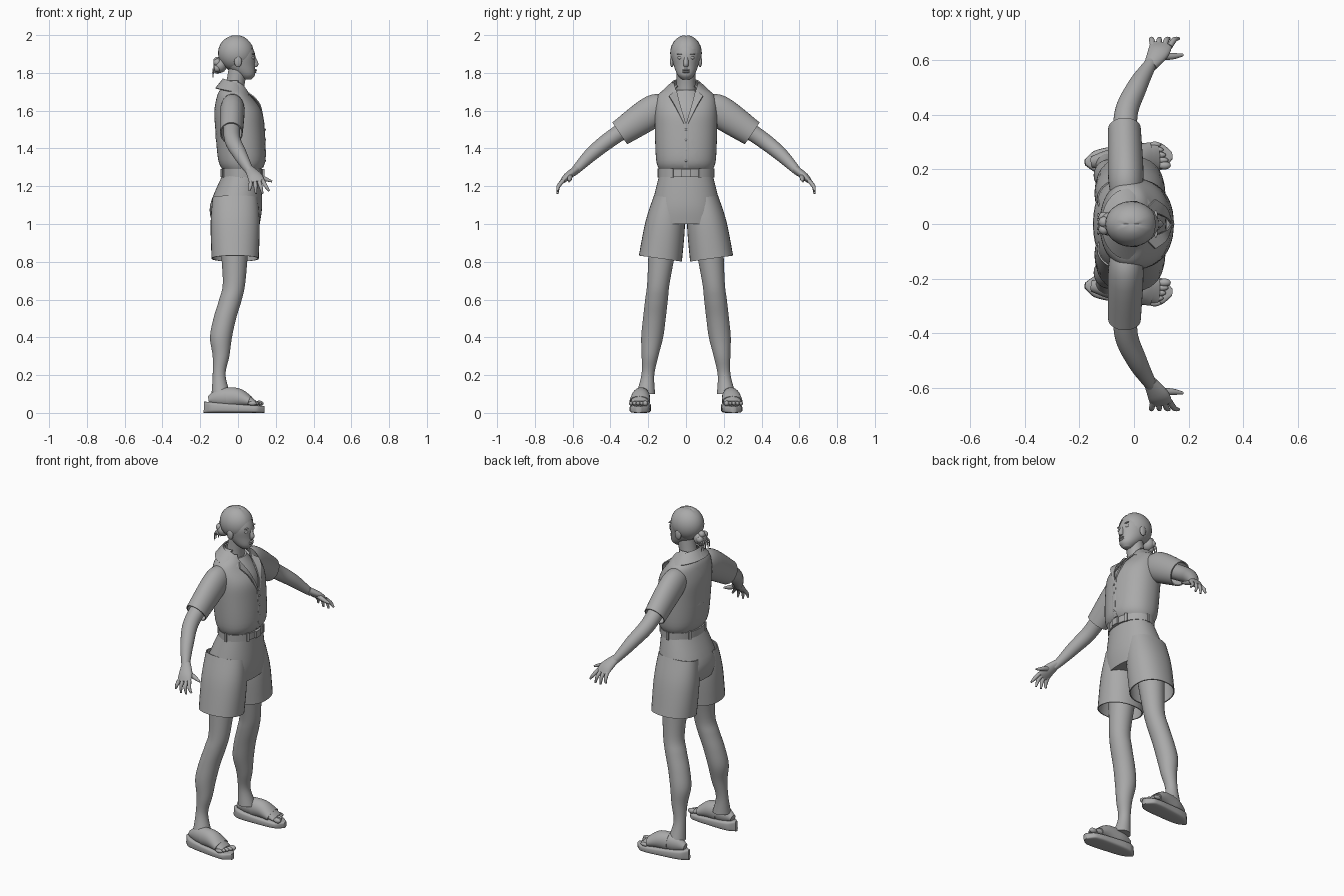
import bpy, bmesh
from math import sin, cos, pi, copysign
from mathutils import Vector, Matrix

if "Cube" in bpy.data.objects:
    bpy.data.objects.remove(bpy.data.objects["Cube"])

shade = (.4, .4, .4, 1)
grey = bpy.data.materials.new("plain_grey")
grey.use_nodes = True
grey.diffuse_color = shade
grey.node_tree.nodes["Principled BSDF"].inputs["Base Color"].default_value = shade
X, Y, Z = Matrix.Identity(3)


def finish(bm, name, mirror=False, thick=0):
    """Turn a bmesh into a smooth shaded object, optionally mirrored across y."""
    bmesh.ops.recalc_face_normals(bm, faces=bm.faces[:])
    if thick:
        bmesh.ops.solidify(bm, geom=bm.faces[:], thickness=thick)
        bmesh.ops.recalc_face_normals(bm, faces=bm.faces[:])
    mesh = bpy.data.meshes.new(name)
    bm.to_mesh(mesh)
    bm.free()
    mesh.materials.append(grey)
    obj = bpy.data.objects.new(name, mesh)
    bpy.context.collection.objects.link(obj)
    bpy.ops.object.select_all(action='DESELECT')
    obj.select_set(True)
    bpy.context.view_layer.objects.active = obj
    bpy.ops.object.shade_smooth_by_angle(angle=.8)
    if mirror:
        modifier = obj.modifiers.new("mirror", 'MIRROR')
        modifier.use_axis = (False, True, False)
        modifier.use_mirror_merge = False


def spline(rows, steps=5):
    """Catmull-Rom interpolation through rows of numbers."""
    result = []
    last = len(rows) - 1
    for i in range(last):
        quads = list(zip(rows[max(i - 1, 0)], rows[i], rows[i + 1], rows[min(i + 2, last)]))
        for k in range(steps):
            t = k / steps
            result.append([b + t / 2 * (c - a + t * (2 * a - 5 * b + 4 * c - d
                           + t * (3 * b - a - 3 * c + d))) for a, b, c, d in quads])
    return result + [list(rows[-1])]


def loft(name, rings, ref=X, level=False, sides=32, power=2, caps=True,
         mirror=False, thick=0, cut=None):
    """Skin rings of (x, y, z, radius along ref, other radius if different)."""
    bm = bmesh.new()
    rows = spline([(*ring, ring[-1])[:5] for ring in rings])
    points = [Vector(row[:3]) for row in rows]
    loops = []
    for i, row in enumerate(rows):
        following = points[min(i + 1, len(points) - 1)]
        tangent = Z if level else (following - points[max(i - 1, 0)]).normalized()
        across = (ref - tangent * ref.dot(tangent)).normalized()
        other = tangent.cross(across)
        loop = []
        for k in range(sides):
            angle = 2 * pi * k / sides
            c, s = (copysign(abs(w) ** (2 / power), w) for w in (cos(angle), sin(angle)))
            loop.append(bm.verts.new(points[i] + across * c * row[3] + other * s * row[4]))
        loops.append(loop)
    for a, b in zip(loops, loops[1:]):
        for k in range(sides):
            bm.faces.new((a[k], a[k - 1], b[k - 1], b[k]))
    if caps:
        bm.faces.new(loops[0])
        bm.faces.new(loops[-1])
    if cut:
        cut(bm)
    finish(bm, name, mirror, thick)


def stack(name, rows, **options):
    """Level rings on the centre plane, given as (z, x, depth, half width)."""
    loft(name, [(x, 0, z, depth, width) for z, x, depth, width in rows], level=True, **options)


def ball(name, place, radii, mirror=False, cut=None):
    bm = bmesh.new()
    bmesh.ops.create_uvsphere(bm, u_segments=24, v_segments=14, radius=1)
    bm.transform(Matrix.Translation(place) @ Matrix.Diagonal((*radii, 1)))
    if cut:
        cut(bm)
    finish(bm, name, mirror)


def box(name, place, size, turn=0):
    bm = bmesh.new()
    bmesh.ops.create_cube(bm, size=1)
    bm.transform(Matrix.Translation(place) @ Matrix.Rotation(turn, 4, 'Z') @ Matrix.Diagonal((*size, 1)))
    finish(bm, name)


def strip(name, rows):
    """Mirrored cloth strip between an inner and an outer edge."""
    bm = bmesh.new()
    pairs = [(bm.verts.new(row[:3]), bm.verts.new(row[3:])) for row in spline(rows)]
    for (a, b), (c, d) in zip(pairs, pairs[1:]):
        bm.faces.new((a, b, d, c))
    finish(bm, name, mirror=True, thick=.006)


def slice_plane(bm, point, normal, clear=False):
    everything = bm.verts[:] + bm.edges[:] + bm.faces[:]
    bmesh.ops.bisect_plane(bm, geom=everything, plane_co=point, plane_no=normal, clear_outer=clear)


# Head and neck
stack("head", [(1.765, .05, .02, .02), (1.79, .04, .05, .045), (1.84, .01, .08, .065),
               (1.9, 0, .09, .075), (1.96, -.01, .07, .06), (1.985, -.01, .03, .03)])
stack("neck", [(1.67, -.03, .06, .06), (1.74, -.015, .05, .05), (1.82, 0, .05, .05)])
stack("nose", [(1.89, .08, .01, .01), (1.85, .09, .018, .014), (1.83, .09, .01, .01)])
ball("eye", (.075, .03, 1.88), (.012, .014, .01), mirror=True)
ball("eyebrow", (.08, .03, 1.9), (.007, .02, .004), mirror=True)
ball("upper_lip", (.09, 0, 1.815), (.01, .02, .005))
ball("lower_lip", (.088, 0, 1.805), (.01, .018, .006))
ball("ear", (0, .075, 1.86), (.02, .01, .03), mirror=True)


# Swept-back hair with a centre parting and a loose bun
def hairline(bm):
    for vert in bm.verts:
        if abs(vert.co.y) < .004 and vert.co.x > -.06:
            vert.co.z -= .004
    slice_plane(bm, (0, 0, 1.81), (.8, 0, -.5), clear=True)


ball("hair", (-.01, 0, 1.905), (.096, .084, .095), cut=hairline)
ball("bun", (-.095, 0, 1.84), (.036, .042, .04))
for i in range(5):
    angle = 2 * pi * i / 5
    ball("bun_curl", (-.11, .024 * cos(angle), 1.84 + .026 * sin(angle)), (.02, .02, .02))
for i in range(-2, 3):
    loft("loose_strand", [(-.11, i * .01, 1.84, .006), (-.13, i * .016, 1.82, .005),
                          (-.13 - .004 * (i % 2), i * .02, 1.775, .001)], sides=8)


# Shirt with an open neck over the chest
def open_neck(bm):
    bottom, slope = 1.53, .3
    for side in (slope, -slope):
        slice_plane(bm, (0, 0, bottom), (0, 1, side))
    middles = [(face, face.calc_center_median()) for face in bm.faces]
    gap = [face for face, c in middles if c.x > 0 and abs(c.y) < slope * (c.z - bottom)]
    bmesh.ops.delete(bm, geom=gap, context='FACES')


stack("shirt", [(1.285, .02, .1, .14), (1.34, .02, .125, .158), (1.5, .01, .13, .165),
                (1.6, 0, .125, .165), (1.68, -.02, .09, .15), (1.72, -.02, .07, .1),
                (1.76, -.02, .055, .06)],
      sides=48, power=2.2, caps=False, thick=.006, cut=open_neck)
stack("chest", [(1.45, 0, .12, .14), (1.6, 0, .11, .13), (1.71, -.02, .06, .07)])
loft("sleeve", [(-.03, .09, 1.63, .05), (-.03, .17, 1.6, .065, .085), (-.035, .35, 1.48, .06, .07)],
     caps=False, mirror=True, thick=.006)
turns = [pi - .25 * i for i in range(11)]
strip("collar", [(.06 * cos(a) - .02, .075 * sin(a), 1.75 - .02 * cos(a),
                  .1 * cos(a) - .02, .13 * sin(a), 1.7 - .02 * cos(a)) for a in turns])
strip("lapel", [(.04, .05, 1.71, .08, .09, 1.68), (.11, .03, 1.63, .12, .06, 1.63),
                (.137, 0, 1.53, .14, .01, 1.53)])
loft("placket", [(x, 0, z, .004, .014) for x, z in ((.136, 1.53), (.142, 1.42), (.142, 1.34), (.13, 1.3))],
     power=5, sides=16)
for i in range(4):
    ball("button", (.144, 0, 1.5 - .055 * i), (.004, .006, .006))

# Arms, hands and fingers
loft("arm", [(-.03, .25, 1.55, .045), (-.03, .4, 1.45, .043), (.01, .5, 1.37, .037),
             (.05, .57, 1.3, .026), (.07, .6, 1.27, .02)], mirror=True)
loft("hand", [(.06, .58, 1.29, .025, .02), (.09, .63, 1.25, .04, .02), (.1, .66, 1.22, .04, .01)], mirror=True)
for i, finger in enumerate(("little", "ring", "middle", "index")):
    base, tip = .07 + .02 * i, .06 + .035 * i
    low = 1.175 if finger in ("little", "index") else 1.16
    loft(finger + "_finger", [(base, .65, 1.23, .011), ((base + tip) / 2, .675, 1.2, .01),
                              (tip, .68, low, .005)], sides=12, mirror=True)
loft("thumb", [(.09, .615, 1.26, .014), (.14, .615, 1.24, .012), (.18, .62, 1.225, .005)],
     ref=Y, sides=12, mirror=True)

# Shorts and belt
stack("shorts_hips", [(1.265, .02, .1, .14), (1.1, -.01, .138, .18), (1, -.01, .125, .19)],
      sides=40, power=2.2)
loft("shorts_leg", [(-.015, .25 - .14 * z, z, depth, width)
                    for z, depth, width in ((1.14, .12, .08), (1, .13, .105), (.817, .125, .115))],
     caps=False, mirror=True, thick=.006, power=2.2)
stack("belt", [(z, .02, .112, .146) for z in (1.25, 1.29)], sides=48)
for i in range(6):
    angle = pi * (i + .5) / 3
    box("belt_loop", (.02 + .114 * cos(angle), .148 * sin(angle), 1.27), (.008, .014, .05), angle)
box("belt_buckle", (.133, 0, 1.27), (.012, .045, .04))

# Legs, spreading evenly towards the ground
loft("leg", [(x, .225 - .115 * z, z, radius) for z, x, radius in (
    (.95, -.02, .08), (.7, -.02, .06), (.6, -.04, .06), (.5, -.07, .06), (.4, -.09, .058),
    (.3, -.09, .044), (.2, -.1, .034), (.1, -.09, .05))], level=True, mirror=True)


# Feet and sandals, turned slightly outwards
def along_foot(name, rows, **options):
    loft(name, [(x, .24 + .08 * x, z, width, height) for x, z, width, height in rows],
         ref=Y, mirror=True, **options)


along_foot("foot", [(-.155, .07, .02, .02), (-.09, .08, .04, .05), (0, .08, .045, .045), (.09, .05, .045, .015)])
for i in range(5):
    size = .015 if i == 0 else .011
    ball("toe", (.112 - .009 * i, .215 + .019 * i, .05), (.023, size, size), mirror=True)
sole = []
for i in range(11):
    t = i / 10
    height = .03 - .012 * t
    sole.append((.32 * t - .18, height, (.045 + .012 * t) * (1.05 - abs(2 * t - 1) ** 4) ** .5, height))
along_foot("sandal_sole", sole, power=4)
along_foot("sandal_strap", [(-.06, .08, .045, .055), (0, .08, .05, .05), (.06, .06, .055, .03)],
           caps=False, thick=.005)
